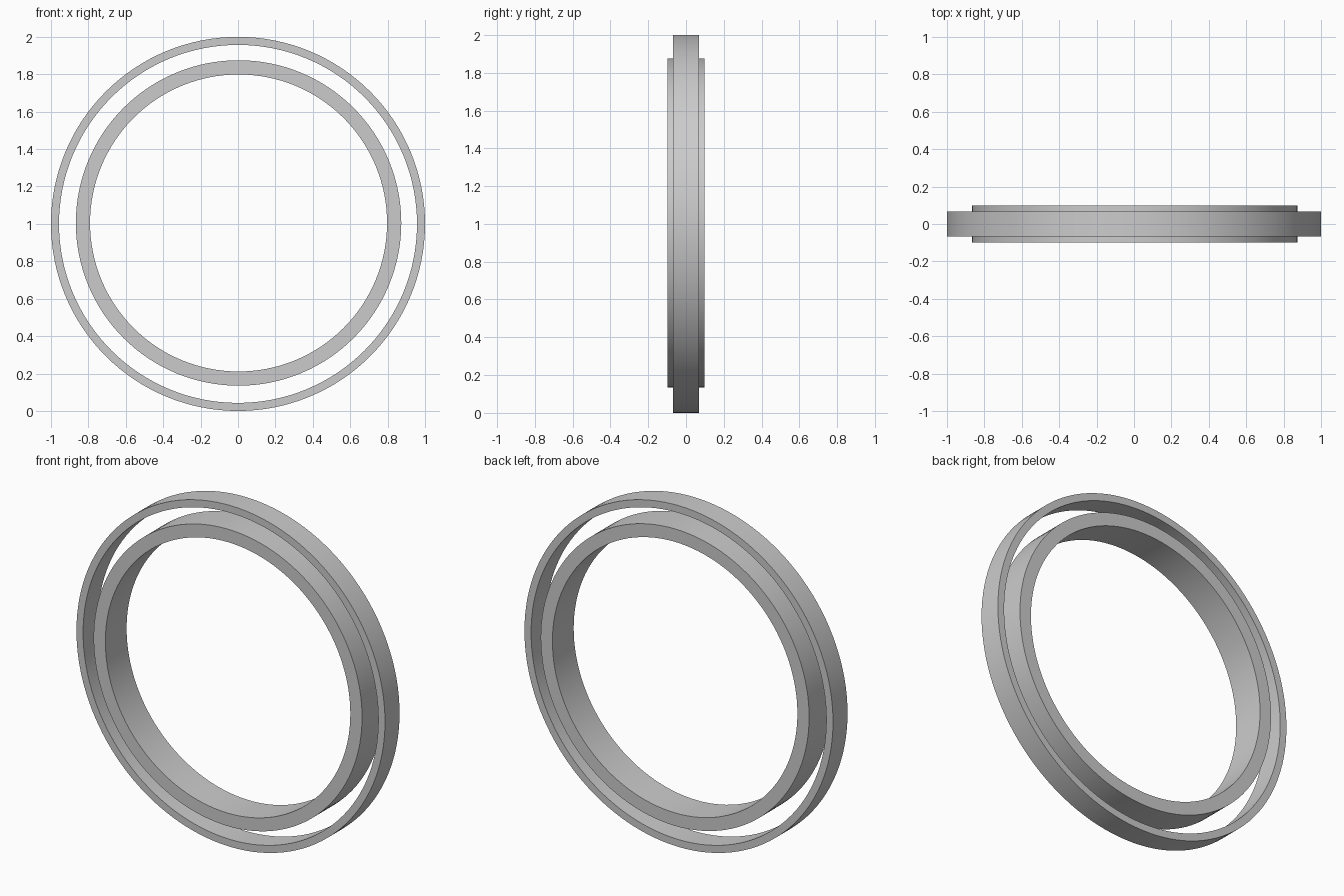
import bpy
import bmesh
from math import cos, sin, tau

cube = bpy.data.objects.get("Cube")
if cube:
    bpy.data.objects.remove(cube, do_unlink=True)

grey = bpy.data.materials.new("plain grey")
grey.use_nodes = True
colour = (0.6, 0.6, 0.6, 1)
grey.diffuse_color = colour
grey.node_tree.nodes["Principled BSDF"].inputs["Base Color"].default_value = colour


def make_ring(name, outer, inner, width, centre, sides=128):
    """Rectangular section swept around the y axis."""
    section = [(outer, -width / 2), (outer, width / 2),
               (inner, width / 2), (inner, -width / 2)]
    bm = bmesh.new()
    loops = []
    for i in range(sides):
        a = tau * i / sides
        loops.append([bm.verts.new((r * cos(a), y, r * sin(a))) for r, y in section])
    for i in range(sides):
        p, q = loops[i], loops[(i + 1) % sides]
        for j in range(4):
            k = (j + 1) % 4
            bm.faces.new((p[j], p[k], q[k], q[j]))
    bmesh.ops.recalc_face_normals(bm, faces=bm.faces)
    mesh = bpy.data.meshes.new(name)
    bm.to_mesh(mesh)
    bm.free()
    mesh.materials.append(grey)
    ring = bpy.data.objects.new(name, mesh)
    ring.location = centre
    bpy.context.collection.objects.link(ring)
    bpy.ops.object.select_all(action="DESELECT")
    ring.select_set(True)
    bpy.context.view_layer.objects.active = ring
    bpy.ops.object.shade_smooth_by_angle()
    return ring


# Thin outer band and the wider, slightly offset inner band
make_ring("outer_ring", 1.0, 0.957, 0.135, (0, 0, 1))
make_ring("inner_ring", 0.87, 0.794, 0.197, (0.003, 0, 1.005))
